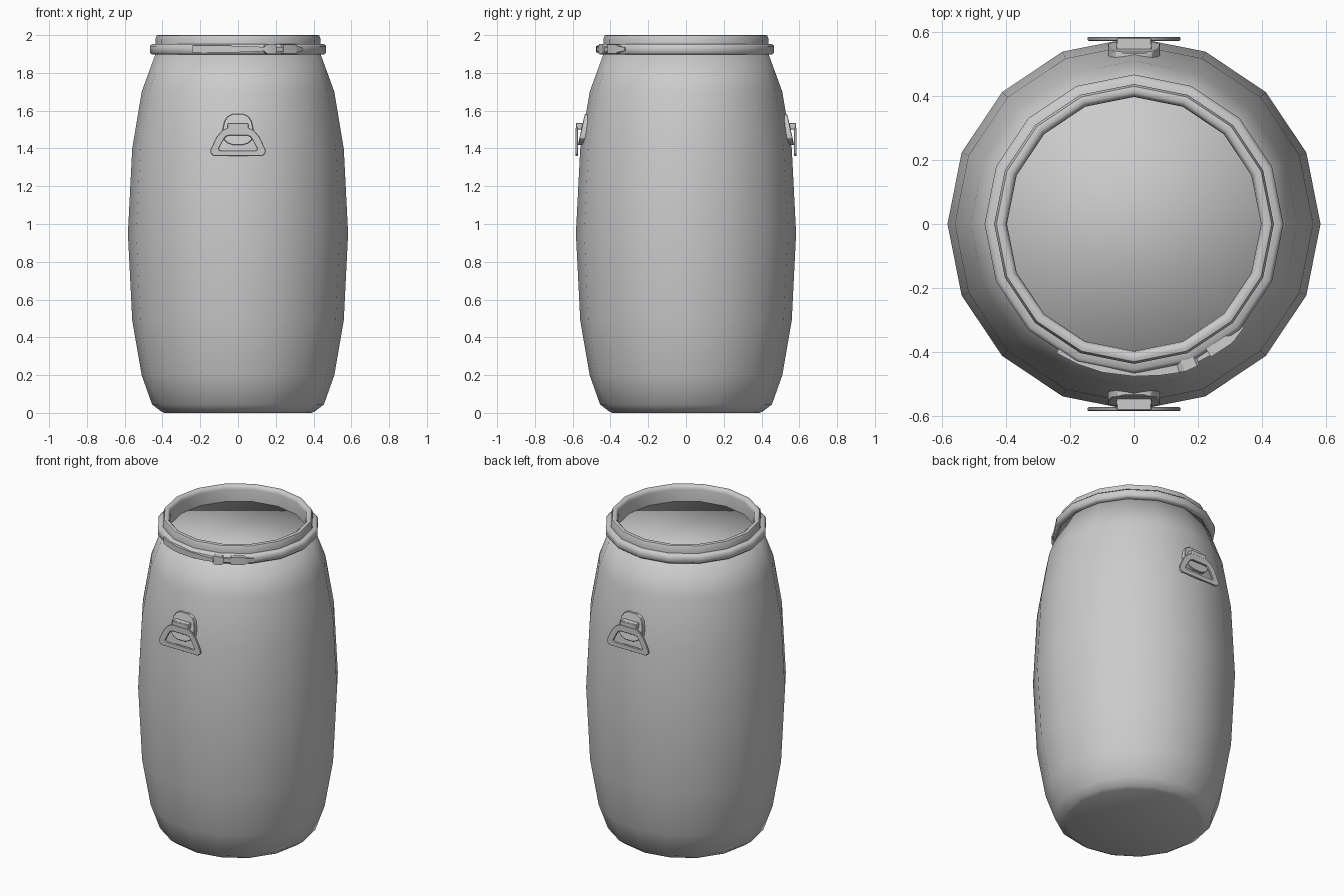
import bpy, math
from math import cos, sin, radians, pi

if "Cube" in bpy.data.objects:
    bpy.data.objects.remove(bpy.data.objects["Cube"])

SIDES = 16


def make(name, verts, faces, angle=40):
    me = bpy.data.meshes.new(name)
    me.from_pydata(verts, [], faces)
    ob = bpy.data.objects.new(name, me)
    bpy.context.collection.objects.link(ob)
    bpy.ops.object.select_all(action='DESELECT')
    ob.select_set(True)
    bpy.context.view_layer.objects.active = ob
    bpy.ops.object.mode_set(mode='EDIT')
    bpy.ops.mesh.select_all(action='SELECT')
    bpy.ops.mesh.normals_make_consistent(inside=False)
    bpy.ops.object.mode_set(mode='OBJECT')
    if angle is None:
        bpy.ops.object.shade_smooth()
    else:
        bpy.ops.object.shade_smooth_by_angle(angle=radians(angle))
    return ob


def lathe(name, profile, ring=False, angle=40):
    """Spin (radius, z) points; ring closes the section, otherwise cap the ends."""
    n = len(profile)
    verts = [(r * cos(2 * pi * i / SIDES), r * sin(2 * pi * i / SIDES), z)
             for r, z in profile for i in range(SIDES)]
    faces = []
    for k in range(n if ring else n - 1):
        a, b = k * SIDES, (k + 1) % n * SIDES
        for i in range(SIDES):
            j = (i + 1) % SIDES
            faces.append((a + i, a + j, b + j, b + i))
    if not ring:
        faces += [tuple(range(SIDES)), tuple(range((n - 1) * SIDES, n * SIDES))]
    return make(name, verts, faces, angle)


def arc_bar(name, sections, zc=1.926):
    """Bar around the band from (degrees, inner r, outer r, half height)."""
    verts, faces = [], []
    for deg, r0, r1, h in sections:
        c, s = cos(radians(deg)), sin(radians(deg))
        for r, z in ((r0, -h), (r1, -h), (r1, h), (r0, h)):
            verts.append((r * c, r * s, zc + z))
    for k in range(len(sections) - 1):
        a = 4 * k
        for i in range(4):
            j = (i + 1) % 4
            faces.append((a + i, a + j, a + 4 + j, a + 4 + i))
    e = len(verts)
    faces += [(0, 1, 2, 3), (e - 4, e - 3, e - 2, e - 1)]
    return make(name, verts, faces, 30)


def plate(name, half, depth, side, hole=None):
    """Mirrored (x, z) outline extruded between the depths given by depth(z)."""
    def full(h):
        return h + [(-x, z) for x, z in reversed(h)]
    loops = [full(half)] + ([full(hole)] if hole else [])
    n = len(loops[0])
    verts = [(x, side * depth(z)[d], z) for lp in loops for d in (0, 1) for x, z in lp]
    faces = []
    for i in range(n):
        j = (i + 1) % n
        faces.append((i, j, n + j, n + i))
        if hole:
            faces += [(2*n + i, 2*n + j, 3*n + j, 3*n + i),
                      (i, j, 2*n + j, 2*n + i),
                      (n + i, n + j, 3*n + j, 3*n + i)]
    if not hole:
        faces += [tuple(range(n)), tuple(range(n, 2 * n))]
    ob = make(name, verts, faces, 30)
    bev = ob.modifiers.new("soft_edge", 'BEVEL')
    bev.width, bev.segments, bev.limit_method = 0.003, 1, 'ANGLE'
    return ob


# Barrel body, closed just below the rim
lathe("barrel_body", [(.39, 0), (.41, .01), (.455, .045), (.51, .2), (.56, .49), (.583, .95),
                      (.56, 1.4), (.51, 1.7), (.437, 1.9)], angle=None)

# Raised rim and clamping band
lathe("lid_rim", [(.43, 1.895), (.437, 1.91), (.437, 1.98), (.43, 1.998), (.422, 2), (.41, 2),
                  (.4, 1.99), (.397, 1.975), (.397, 1.895)], ring=True, angle=50)
lathe("clamp_band", [(.425, 1.897), (.455, 1.897), (.467, 1.907), (.467, 1.942),
                     (.455, 1.953), (.425, 1.953)], ring=True, angle=50)

# Clamp lever and latch on the front
arc_bar("clamp_lever", [(239, .45, .47, .019), (248, .45, .472, .019), (258, .45, .474, .019),
                        (270, .45, .476, .017), (280, .455, .48, .014), (288, .46, .487, .01)])
arc_bar("latch_block", [(287, .452, .484, .015), (289, .452, .488, .026), (294, .452, .486, .026),
                        (295, .452, .484, .015)])
arc_bar("latch_link", [(294, .45, .476, .012), (303, .45, .476, .012)])
arc_bar("latch_tip", [(300, .448, .48, .024), (309, .448, .482, .024), (311, .448, .48, .016),
                      (316.5, .448, .472, .009)])

# Carrying handles front and back
for side, label in ((-1, "front"), (1, "back")):
    plate("handle_mount_" + label,
          [(.03, 1.582), (.055, 1.57), (.072, 1.545), (.082, 1.5), (.082, 1.455),
           (.055, 1.428), (.025, 1.418)],
          lambda z: (.5, .572 - .22 * (z - 1.42)), side)
    plate("handle_hinge_" + label, [(.055, 1.535), (.055, 1.5)], lambda z: (.53, .583), side)
    plate("handle_grip_" + label,
          [(.055, 1.51), (.085, 1.495), (.115, 1.46), (.145, 1.395), (.145, 1.375), (.13, 1.36)],
          lambda z: (.572, .585), side,
          hole=[(.05, 1.468), (.065, 1.462), (.08, 1.44), (.1, 1.402), (.1, 1.395), (.095, 1.39)])
